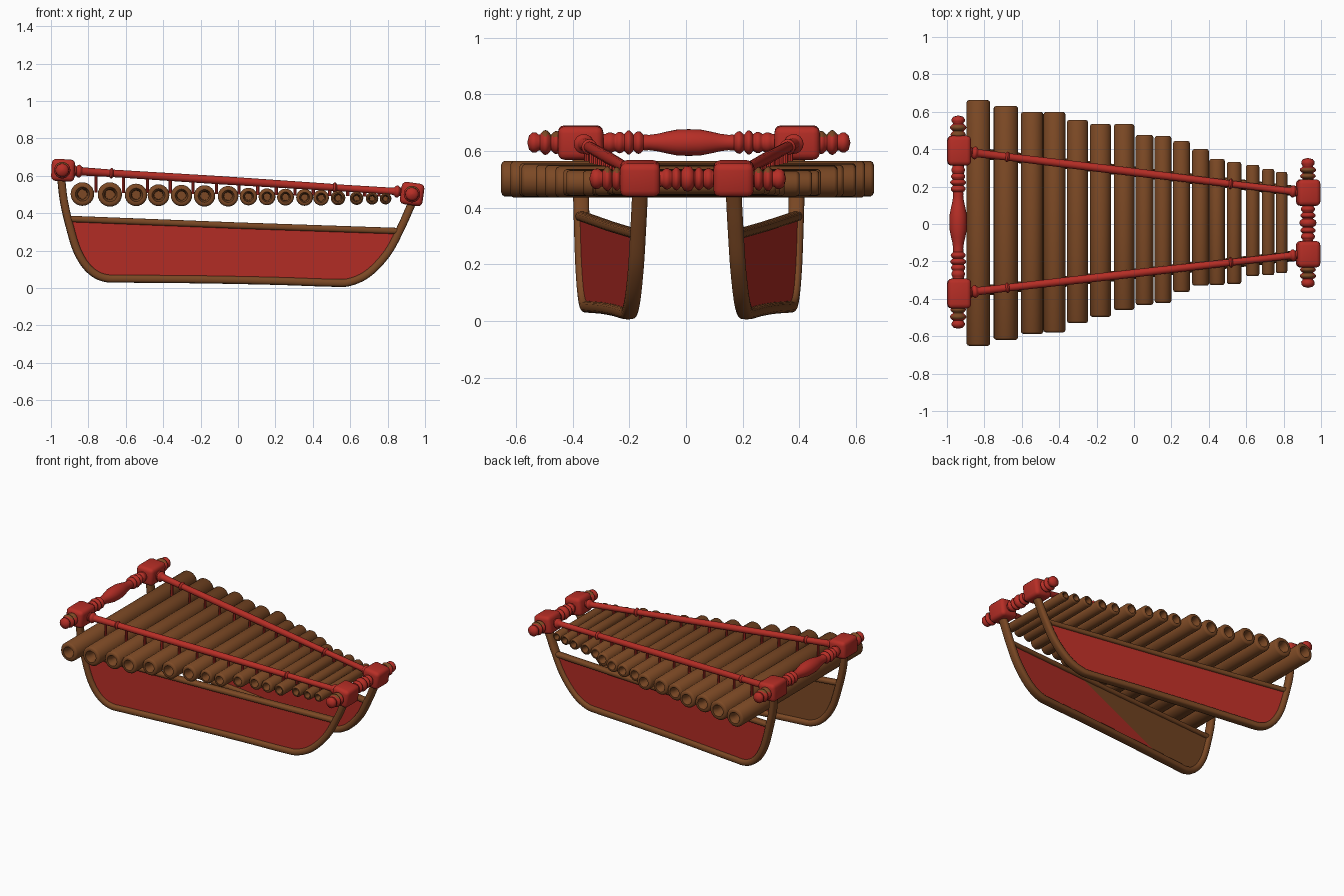
import bpy, bmesh, math
from mathutils import Vector, Matrix

if "Cube" in bpy.data.objects:
    bpy.data.objects.remove(bpy.data.objects["Cube"])


def material(name, rgb):
    m = bpy.data.materials.new(name)
    m.diffuse_color = (*rgb, 1)
    m.use_nodes = True
    m.node_tree.nodes["Principled BSDF"].inputs["Base Color"].default_value = m.diffuse_color
    return m


RED = material("red paint", (0.47, 0.027, 0.019))
BROWN = material("brown wood", (0.20, 0.066, 0.018))


def finish(bm, name, mats, angle=35, normals=True):
    if normals:
        bmesh.ops.recalc_face_normals(bm, faces=bm.faces)
    me = bpy.data.meshes.new(name)
    for f in bm.faces:
        f.smooth = True
    bm.to_mesh(me)
    bm.free()
    me.set_sharp_from_angle(angle=math.radians(angle))
    for m in mats:
        me.materials.append(m)
    ob = bpy.data.objects.new(name, me)
    bpy.context.collection.objects.link(ob)
    return ob


def skin(bm, rings):
    """Bridge closed rings of points; cap both ends."""
    vs = [[bm.verts.new(p) for p in r] for r in rings]
    n = len(vs[0])
    for a, b in zip(vs, vs[1:]):
        for i in range(n):
            bm.faces.new((a[i], a[(i + 1) % n], b[(i + 1) % n], b[i]))
    bm.faces.new(vs[0][::-1])
    bm.faces.new(vs[-1])


def lathe(bm, profile, origin, direction, n=24):
    """Turn (distance, radius) points around an axis."""
    q = Vector(direction).to_track_quat('Z', 'Y')
    o = Vector(origin)
    skin(bm, [[o + q @ Vector((max(r, 0.001) * math.cos(2 * math.pi * i / n),
                               max(r, 0.001) * math.sin(2 * math.pi * i / n), t))
               for i in range(n)] for t, r in profile])


def smooth_path(pts, steps=5):
    """Catmull-Rom through 2D points."""
    p = [Vector(a) for a in pts]
    p = [2 * p[0] - p[1]] + p + [2 * p[-1] - p[-2]]
    out = []
    for a, b, c, d in zip(p, p[1:], p[2:], p[3:]):
        for k in range(steps):
            t = k / steps
            out.append(0.5 * (2 * b + (c - a) * t + (2 * a - 5 * b + 4 * c - d) * t * t
                              + (3 * b - a - 3 * c + d) * t ** 3))
    return out + [p[-2]]


def bead(t0, t1, r, neck):
    """Half-round ring between two distances."""
    return [(t0 + (t1 - t0) * k / 6, neck + (r - neck) * math.sin(math.pi * k / 6)) for k in range(7)]


# Hollow keys: x, radius, front end, back end
keys = [(-.832, .063, -.652, .663), (-.685, .065, -.62, .632), (-.545, .060, -.588, .60),
        (-.425, .058, -.58, .60), (-.302, .057, -.53, .556), (-.179, .057, -.497, .535),
        (-.053, .055, -.46, .535), (.056, .047, -.433, .476), (.155, .045, -.422, .47),
        (.254, .045, -.364, .444), (.356, .045, -.33, .40), (.444, .042, -.326, .348),
        (.535, .039, -.32, .332), (.634, .036, -.278, .316), (.717, .033, -.273, .294),
        (.789, .031, -.262, .278)]


def key_z(x):
    return .49 - .015 * x


for i, (x, r, y0, y1) in enumerate(keys):
    end = [(.12, 0), (.12, .38 * r), (.03, .42 * r), (0, .6 * r), (0, .78 * r),
           (.004, .92 * r), (.012, r)]
    L = y1 - y0
    bm = bmesh.new()
    lathe(bm, end + [(L - t, rr) for t, rr in reversed(end)], (x, y0, key_z(x)), (0, 1, 0))
    finish(bm, f"key_{i + 1:02d}", [BROWN])


# Turned end bars, mirrored about their middle
def end_bar(name, x, yc, z, half_profile, inner):
    bm = bmesh.new()
    prof = [(-t, r) for t, r in reversed(half_profile)] + half_profile[1:]
    lathe(bm, prof, (x, yc, z), (0, 1, 0))
    bmesh.ops.recalc_face_normals(bm, faces=bm.faces)
    tip = half_profile[-1][0] - .05
    for f in bm.faces:
        d = abs(f.calc_center_median().y - yc)
        if inner < d < tip and f.normal.z > .45:
            f.material_index = 1
    finish(bm, name, [RED, BROWN], 50)


left = ([(0, .047), (.04, .046), (.08, .038), (.11, .031), (.14, .027), (.155, .028)]
        + bead(.16, .195, .040, .027) + bead(.197, .227, .043, .03) + bead(.229, .259, .038, .03)
        + bead(.261, .295, .036, .03) + [(.44, .03)] + bead(.45, .485, .041, .028)
        + bead(.487, .525, .044, .028) + [(.53, .028), (.54, .036), (.552, .035), (.564, .025), (.57, 0)])
right = ([(0, .045), (.012, .043), (.022, .028)] + bead(.025, .055, .041, .028)
         + bead(.057, .09, .038, .028) + [(.23, .03)] + bead(.235, .265, .042, .028)
         + bead(.267, .30, .044, .028) + [(.305, .028), (.315, .036), (.33, .035), (.341, .025), (.347, 0)])
end_bar("wide_end_bar", -.94, .01, .63, left, .38)
end_bar("narrow_end_bar", .93, .006, .502, right, .2)


# Rounded corner blocks on the end bars
def block(name, x, y, z, sx, sy, sz, tilt):
    bm = bmesh.new()
    bmesh.ops.create_cube(bm, size=1, matrix=Matrix.Diagonal((sx, sy, sz, 1)))
    bmesh.ops.bevel(bm, geom=bm.edges[:], offset=.024, segments=3, profile=.5, affect='EDGES')
    bm.transform(Matrix.Translation((x, y, z)) @ Matrix.Rotation(math.radians(tilt), 4, 'Y'))
    finish(bm, name, [RED])


PATH = smooth_path([(-.945, .58), (-.93, .46), (-.90, .33), (-.86, .20), (-.80, .105), (-.72, .056),
                    (-.60, .05), (-.2, .046), (.2, .038), (.50, .028), (.60, .033), (.70, .082),
                    (.80, .19), (.87, .32), (.915, .42), (.937, .47)])


def rail_z(x):
    return .334 - .034 * x


# One side: blocks, long rod, bent frame, top rail and panel
def build_side(side, yl, yr, sign):
    block(side + "_wide_block", -.935, yl, .63, .125, .16, .118, 3)
    block(side + "_narrow_block", .931, yr, .503, .122, .142, .12, 8)

    def y_at(x):
        return yl + (yr - yl) * (x + .94) / 1.87

    # long rod with collars and beads
    a, b = Vector((-.90, yl * .985, .628)), Vector((.90, yr, .513))
    L = (b - a).length
    rod = ([(0, .03), (.03, .03)] + bead(.035, .065, .035, .024) + [(.07, .022)] + bead(.215, .235, .028, .02)
           + [(.24, .02), (.8, .022), (1.4, .019)] + bead(1.42, 1.44, .028, .018)
           + [(1.5, .018), (L - .07, .019)] + bead(L - .065, L - .035, .033, .022) + [(L, .026)])
    bm = bmesh.new()
    lathe(bm, rod, a, b - a, 16)
    finish(bm, side + "_long_rod", [RED])

    # short pegs between the keys, hanging from the rod
    bm = bmesh.new()
    for k0, k1 in zip(keys, keys[1:]):
        x = (k0[0] + k0[1] + k1[0] - k1[1]) / 2
        p = a.lerp(b, (x - a.x) / (b.x - a.x))
        lathe(bm, [(0, .009), (p.z - key_z(x) - .01, .009)], (x, p.y, key_z(x) + .01), (0, 0, 1), 8)
    finish(bm, side + "_pegs", [RED])

    # bent wooden frame, swept along the path
    along = Vector((1, (yr - yl) / 1.87, 0)).normalized()
    out = Vector((along.y, -along.x, 0)) * sign

    def sweep(name, pts, w, h):
        pos = [Vector((p[0], y_at(p[0]), p[1])) for p in pts]
        rings = []
        for i, p in enumerate(pos):
            t = (pos[min(i + 1, len(pos) - 1)] - pos[max(i - 1, 0)]).normalized()
            n = t.cross(out)
            ring = []
            for k in range(16):
                c, s = math.cos(k * math.pi / 8), math.sin(k * math.pi / 8)
                ring.append(p + out * (w * math.copysign(abs(c) ** .7, c))
                            + n * (h * math.copysign(abs(s) ** .7, s)))
            rings.append(ring)
        bm = bmesh.new()
        skin(bm, rings)
        finish(bm, name, [BROWN], 50)

    sweep(side + "_bent_frame", PATH, .028, .021)
    sweep(side + "_top_rail", [(-.905, rail_z(-.905) + .005), (0, rail_z(0)), (.865, rail_z(.865))], .023, .017)

    # panel: red outside, inside partly bare wood
    outline = [p for p in PATH if p[1] < rail_z(p[0])]
    bm = bmesh.new()
    faces = []
    for off in (.008, -.008):
        vs = [bm.verts.new(Vector((p[0], y_at(p[0]), p[1])) + out * off) for p in outline]
        f = bm.faces.new(vs)
        f.normal_update()
        if f.normal.dot(out) * off < 0:
            f.normal_flip()
        faces.append(f)
    inner = faces[1]
    slant = Vector((1, 0, -2.6))
    bmesh.ops.bisect_plane(bm, geom=[inner] + inner.edges[:] + inner.verts[:],
                           plane_co=(-.6, 0, 0), plane_no=slant)
    for f in bm.faces:
        f.normal_update()
        if f.normal.dot(out) < 0 and (f.calc_center_median() - Vector((-.6, 0, 0))).dot(slant) < 0:
            f.material_index = 1
    finish(bm, side + "_panel", [RED, BROWN], normals=False)


build_side("front", -.372, -.162, 1)
build_side("back", .392, .168, -1)
